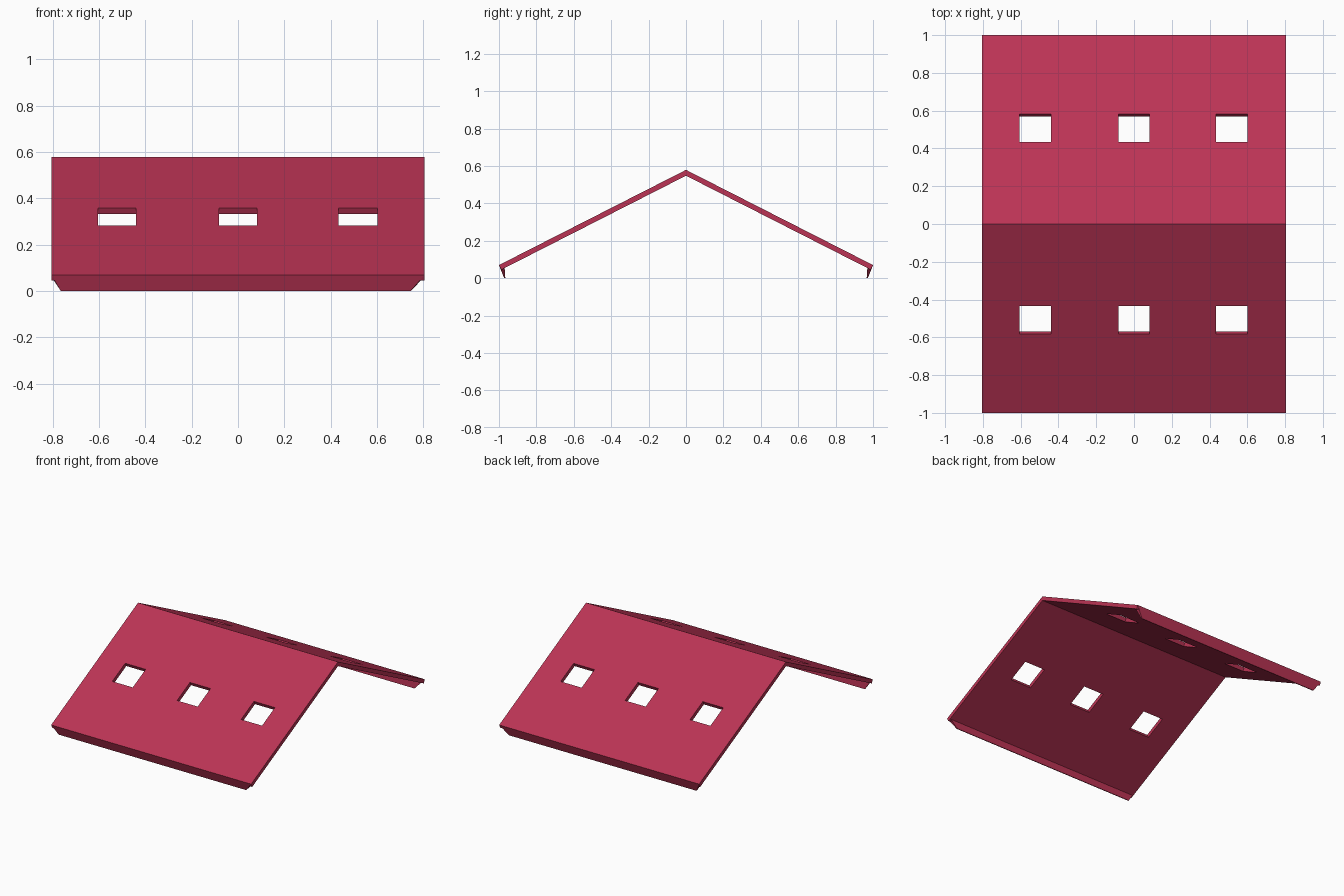
import bpy, bmesh

if "Cube" in bpy.data.objects:
    bpy.data.objects.remove(bpy.data.objects["Cube"])

HALF_X, EAVE_Z, RIDGE_Z = 0.806, 0.07, 0.579
THICK = 0.028

red = bpy.data.materials.new("crimson red")
red.diffuse_color = (0.50, 0.034, 0.09, 1)
red.use_nodes = True
red.node_tree.nodes["Principled BSDF"].inputs["Base Color"].default_value = red.diffuse_color


def make_object(name, bm):
    mesh = bpy.data.meshes.new(name)
    bm.to_mesh(mesh)
    bm.free()
    mesh.materials.append(red)
    obj = bpy.data.objects.new(name, mesh)
    bpy.context.collection.objects.link(obj)
    return obj


# Folded roof sheet: a grid over both slopes, leaving out the window cells
xs = [-HALF_X, -0.605, -0.44, -0.083, 0.083, 0.433, 0.602, HALF_X]
ys = [-1, -0.583, -0.435, 0, 0.435, 0.583, 1]
bm = bmesh.new()
grid = [[bm.verts.new((x, y, RIDGE_Z - abs(y) * (RIDGE_Z - EAVE_Z))) for x in xs]
        for y in ys]
for j in range(len(ys) - 1):
    for i in range(len(xs) - 1):
        if j in (1, 4) and i in (1, 3, 5):
            continue  # window opening
        bm.faces.new((grid[j][i], grid[j][i + 1], grid[j + 1][i + 1], grid[j + 1][i]))
roof = make_object("gable_roof", bm)
solid = roof.modifiers.new("board thickness", 'SOLIDIFY')
solid.thickness = THICK
solid.offset = -1
solid.use_even_offset = True


# Tapered flap hanging under each eave, leaning inward
def eave_flap(name, side):
    bm = bmesh.new()
    rows = []
    for y, z, x0, x1 in ((1.0, EAVE_Z, -HALF_X, HALF_X),
                         (0.972, 0.0, -0.765, 0.745),
                         (0.966, 0.0, -0.765, 0.745),
                         (0.970, 0.062, -HALF_X, HALF_X)):
        rows.append((bm.verts.new((x0, side * y, z)), bm.verts.new((x1, side * y, z))))
    for k in range(4):
        a, b = rows[k], rows[(k + 1) % 4]
        bm.faces.new((a[0], a[1], b[1], b[0]))
    for end in (0, 1):
        bm.faces.new([r[end] for r in rows])
    bmesh.ops.recalc_face_normals(bm, faces=bm.faces)
    return make_object(name, bm)


eave_flap("front_eave_flap", -1)
eave_flap("back_eave_flap", 1)
